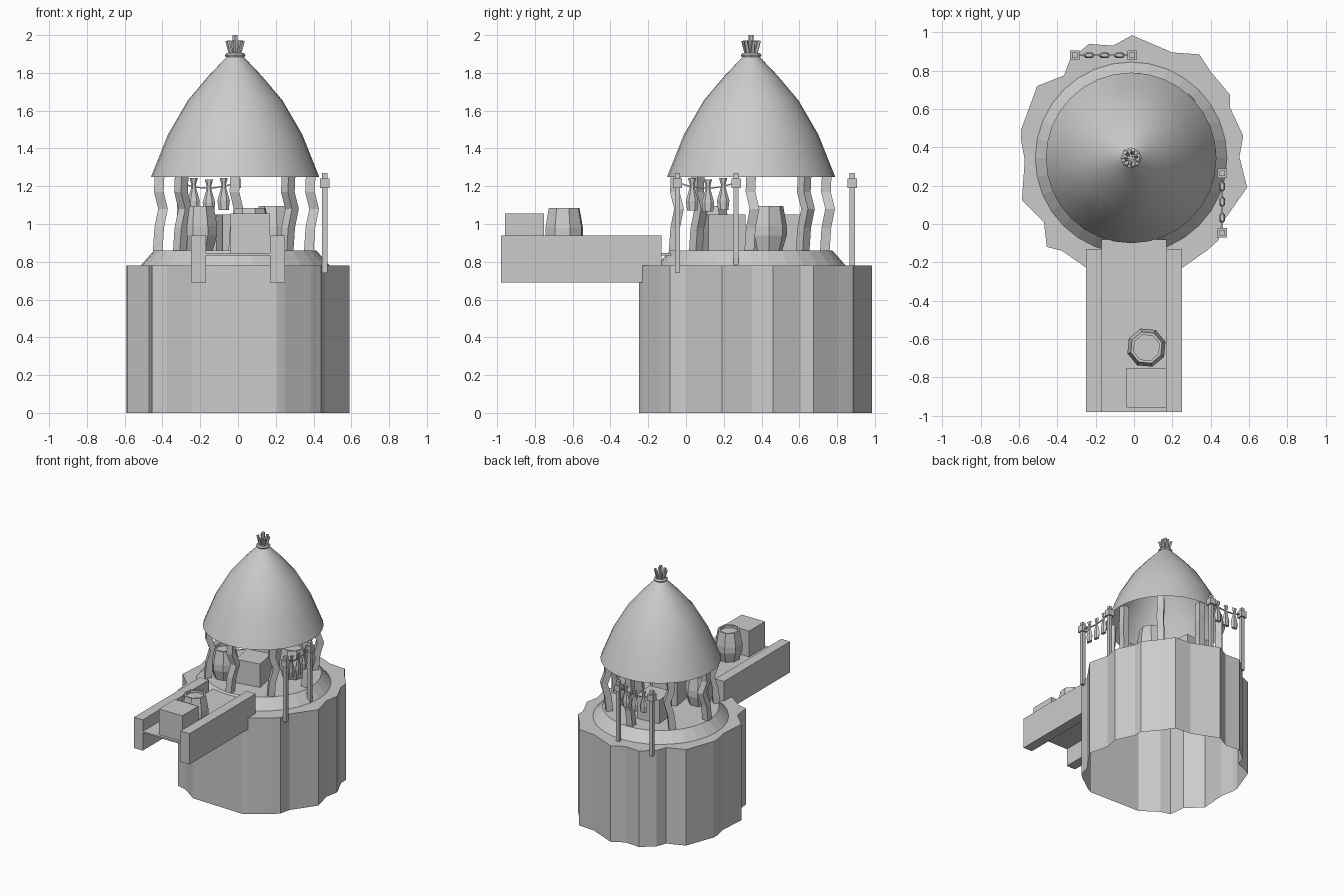
import bpy, bmesh, math, random
from mathutils import Vector

random.seed(4)
if "Cube" in bpy.data.objects:
    bpy.data.objects.remove(bpy.data.objects["Cube"])

CX, CY = -0.015, 0.345      # centre of the round hut
DECK = 0.86

grey = bpy.data.materials.new("plain grey")
grey.use_nodes = True
COLOUR = (0.6, 0.6, 0.6, 1)
grey.diffuse_color = COLOUR
grey.node_tree.nodes["Principled BSDF"].inputs["Base Color"].default_value = COLOUR


def finish(name, bm, smooth=False, recalc=True):
    if recalc:
        bmesh.ops.recalc_face_normals(bm, faces=bm.faces)
    mesh = bpy.data.meshes.new(name)
    bm.to_mesh(mesh)
    bm.free()
    mesh.materials.append(grey)
    ob = bpy.data.objects.new(name, mesh)
    bpy.context.collection.objects.link(ob)
    if smooth:
        bpy.ops.object.select_all(action='DESELECT')
        ob.select_set(True)
        bpy.context.view_layer.objects.active = ob
        bpy.ops.object.shade_smooth_by_angle(angle=math.radians(35))
    return ob


def loft(name, rings, cap_start=True, cap_end=True, smooth=False):
    """Skin a list of equally long point rings."""
    bm = bmesh.new()
    rows = [[bm.verts.new(p) for p in ring] for ring in rings]
    n = len(rows[0])
    for a, b in zip(rows, rows[1:]):
        for i in range(n):
            j = (i + 1) % n
            bm.faces.new((a[i], a[j], b[j], b[i]))
    if cap_start:
        bm.faces.new(rows[0][::-1])
    if cap_end:
        bm.faces.new(rows[-1])
    return finish(name, bm, smooth, cap_start and cap_end)


def circle(x, y, z, r, n, turn=0.0, flat=(1, 1)):
    return [(x + r * flat[0] * math.cos(turn + math.tau * i / n),
             y + r * flat[1] * math.sin(turn + math.tau * i / n), z) for i in range(n)]


def lathe(name, x, y, profile, n, turn=0.0, flat=(1, 1), **kw):
    return loft(name, [circle(x, y, z, r, n, turn, flat) for r, z in profile], **kw)


def box(name, centre, size, turn=0.0):
    ring = []
    for sx, sy in ((-1, -1), (1, -1), (1, 1), (-1, 1)):
        p = Vector((sx * size[0] / 2, sy * size[1] / 2))
        ring.append((centre[0] + p.x * math.cos(turn) - p.y * math.sin(turn),
                     centre[1] + p.x * math.sin(turn) + p.y * math.cos(turn)))
    z, h = centre[2], size[2] / 2
    return loft(name, [[(a, b, z - h) for a, b in ring], [(a, b, z + h) for a, b in ring]])


def rod(name, start, end, r, n=5):
    start, end = Vector(start), Vector(end)
    side = (end - start).orthogonal().normalized()
    other = (end - start).normalized().cross(side)
    rings = []
    for p in (start, end):
        rings.append([p + r * (side * math.cos(math.tau * i / n) + other * math.sin(math.tau * i / n))
                      for i in range(n)])
    return loft(name, rings)


# Rock pillar: ragged outline, open underneath
outline = [(-.24, -.235), (.21, -.25), (.25, -.23), (.385, -.135), (.44, -.085), (.46, .005),
           (.59, .19), (.55, .35), (.57, .46), (.50, .61), (.50, .675), (.40, .795),
           (.34, .885), (.20, .895), (-.01, .985), (-.11, .93), (-.235, .94), (-.335, .855),
           (-.365, .775), (-.505, .72), (-.59, .49), (-.59, .44), (-.57, .335), (-.585, .125),
           (-.47, .01), (-.455, -.12), (-.375, -.14)]
loft("rock_pillar", [[(x, y, z) for x, y in outline] for z in (0, .78)], cap_start=False)

# Round deck with a sloping edge
lathe("round_deck", CX, CY, [(.50, .78), (.43, DECK)], 32, cap_start=False)

# Thatched roof, open underneath
lathe("roof", CX, CY, [(.445, 1.25), (.355, 1.475), (.25, 1.655), (.14, 1.785), (.04, 1.89)],
      32, cap_start=False, smooth=True)

# Roof finial: a binding and a bundle of sticks
lathe("finial_binding", CX, CY, [(.05, 1.885), (.055, 1.895), (.045, 1.905)], 8)
rod("finial_stick_middle", (CX, CY, 1.88), (CX, CY, 2.0), .013)
for i in range(6):
    a = math.tau * i / 6 + .3
    c, s = math.cos(a), math.sin(a)
    rod(f"finial_stick_{i + 1}", (CX + .02 * c, CY + .02 * s, 1.885),
        (CX + .043 * c, CY + .043 * s, 1.97), .011)

# Crooked posts around the deck
for i in range(8):
    a = math.tau * i / 8
    x, y = CX + .4 * math.cos(a), CY + .4 * math.sin(a)
    rings = []
    for z, shift in ((DECK, -.01), (.98, -.002), (1.08, .018), (1.17, -.004), (1.26, .0)):
        rings.append(circle(x + shift, y + shift, z, .036, 4, a + math.pi / 4))
    loft(f"post_{i + 1}", rings)

# Bridge: two thick side beams and a thin floor
for name, side in (("left", 1), ("right", -1)):
    box(f"bridge_beam_{name}", (side * .21, -.555, .815), (.08, .85, .25))
box("bridge_floor", (0, -.53, .84), (.34, .90, .012))


# Barrels with a sunken lid
def barrel(name, x, y, z, turn):
    profile = [(.08, z), (.104, z + .08), (.104, z + .13), (.085, z + .235),
               (.07, z + .235), (.07, z + .215)]
    lathe(name, x, y, profile, 8, turn)


barrel("bridge_barrel", .065, -.645, .85, .3)
barrel("hut_barrel_left", .195, .43, DECK, .1)
barrel("hut_barrel_right", -.21, .13, DECK, .5)

# Crates
box("bridge_crate", (.065, -.855, .95), (.21, .205, .21))
box("hut_crate_front", (0, .2, .955), (.2, .2, .19), .17)
box("hut_crate_back", (-.08, .52, .955), (.19, .19, .19), .1)


# Washing lines: two poles, a sagging cord and three hanging cloths
def washing_line(name, start, end):
    a, b = Vector(start), Vector(end)
    flat = (1, .5) if abs(b.x - a.x) > abs(b.y - a.y) else (.5, 1)
    for i, p in enumerate((a, b)):
        box(f"{name}_pole_{i + 1}", (p.x, p.y, 1.005), (.028, .028, .53))
        box(f"{name}_pole_knot_{i + 1}", (p.x, p.y, 1.215), (.05, .05, .05))

    def cord(t):
        p = a.lerp(b, t)
        return Vector((p.x, p.y, 1.22 - .12 * t * (1 - t)))

    for i in range(6):
        rod(f"{name}_cord_{i + 1}", cord(i / 6), cord((i + 1) / 6), .005, 4)
    for i, t in enumerate((.25, .52, .78)):
        p = cord(t)
        shape = [(.022, .045), (.012, .01), (.014, -.01), (.033, -.075), (.027, -.125)]
        lathe(f"{name}_cloth_{i + 1}", p.x, p.y, [(r, p.z + dz) for r, dz in shape[::-1]],
              6, 0 if flat[0] == 1 else math.pi / 2, flat)


washing_line("side_line", (.46, -.045), (.46, .265))
washing_line("back_line", (-.31, .88), (-.01, .88))
